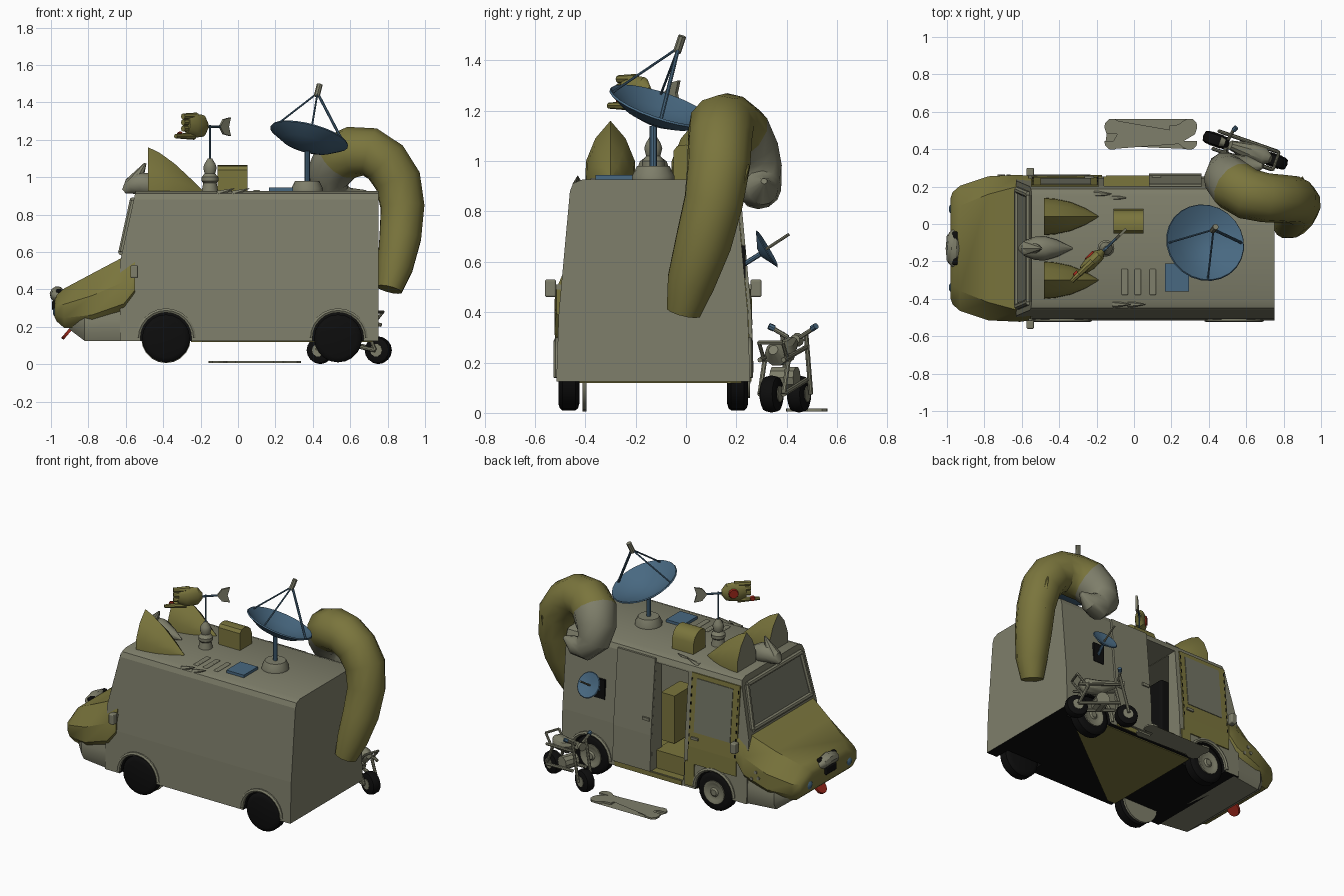
import bpy, bmesh, math
from mathutils import Vector, Matrix

cube = bpy.data.objects.get("Cube")
if cube:
    bpy.data.objects.remove(cube, do_unlink=True)


def material(name, *rgb):
    m = bpy.data.materials.new(name)
    m.use_nodes = True
    m.diffuse_color = (*rgb, 1)
    m.node_tree.nodes["Principled BSDF"].inputs["Base Color"].default_value = (*rgb, 1)
    return m


grey = material("warm grey", .21, .21, .145)
olive = material("olive fur", .195, .178, .046)
blue = material("blue", .065, .14, .22)
black = material("black", .004, .004, .004)
red = material("red", .32, .02, .01)
glass = material("window grey", .17, .175, .13)
MID = -.13  # centre line of the van


def make(name, verts, faces, mats, smooth=True):
    me = bpy.data.meshes.new(name)
    me.from_pydata([tuple(v) for v in verts], [], faces)
    bm = bmesh.new()
    bm.from_mesh(me)
    bmesh.ops.recalc_face_normals(bm, faces=bm.faces)
    bm.to_mesh(me)
    bm.free()
    ob = bpy.data.objects.new(name, me)
    bpy.context.collection.objects.link(ob)
    for m in mats if isinstance(mats, list) else [mats]:
        me.materials.append(m)
    if smooth:
        bpy.ops.object.select_all(action='DESELECT')
        bpy.context.view_layer.objects.active = ob
        ob.select_set(True)
        bpy.ops.object.shade_smooth_by_angle(angle=math.radians(35))
    return ob


def loft(name, rings, mats, smooth=True):
    n, k = len(rings[0]), len(rings)
    faces = [(i * n + j, i * n + (j + 1) % n, (i + 1) * n + (j + 1) % n, (i + 1) * n + j)
             for i in range(k - 1) for j in range(n)]
    faces += [tuple(range(n)), tuple(range((k - 1) * n, k * n))]
    return make(name, [v for r in rings for v in r], faces, mats, smooth)


def tube(name, pts, mats, n=8, axis=None, flat=1):
    """Round section swept along (x, y, z, radius) points."""
    ps = [Vector(p[:3]) for p in pts]
    rings, last, q = [], None, None
    for i, p in enumerate(ps):
        t = Vector(axis) if axis else ps[min(i + 1, len(ps) - 1)] - ps[max(i - 1, 0)]
        t.normalize()
        q = t.to_track_quat('Z', 'Y') if last is None else last.rotation_difference(t) @ q
        last = t
        rings.append([p + q @ Vector((math.cos(a) * pts[i][3] * flat, math.sin(a) * pts[i][3], 0))
                      for a in [2 * math.pi * j / n for j in range(n)]])
    return loft(name, rings, mats)


def rod(name, a, b, r, mat, r2=None, n=8):
    return tube(name, [(*a, r), (*b, r if r2 is None else r2)], mat, n)


def turned(name, base, axis, profile, mats, n=16):
    ax = Vector(axis).normalized()
    return tube(name, [(*(Vector(base) + ax * h), r) for h, r in profile], mats, n, tuple(ax))


def box(name, centre, size, mat, bevel=0):
    c = Vector(centre)
    x, y, z = [s / 2 for s in size]
    ob = loft(name, [[c + Vector(v) for v in ((-x, -y, h), (x, -y, h), (x, y, h), (-x, y, h))] for h in (-z, z)], mat, False)
    if bevel:
        b = ob.modifiers.new("round", 'BEVEL')
        b.width, b.segments = bevel, 3
    return ob


def plate(name, pts, offset, mat):
    o = Vector(offset)
    return loft(name, [[Vector(p) - o for p in pts], [Vector(p) + o for p in pts]], mat, False)


def half(z):
    return .385 - .01 * (z - .125) / .275 if z < .4 else .375 - .045 * (z - .4) / .49


def front(z):
    return -.63 + max(0, z - .55) * .22


# Van body with roof curve, open doorway and wheel arches
side = [(half(z), z) for z in (.125, .4, .55, .88)] + [(.318, .912), (.28, .927)]
section = side + [(-y, z) for y, z in reversed(side)]
body = loft("van_body", [[(front(z) if k else .75, MID + y, z) for y, z in section] for k in (0, 1)], [grey, black, olive])
cutters = [box("doorway_cutter", (-.04, .08, .515), (.24, .5, .71), [grey, black, olive]),
           box("cabin_cutter", (.1, -.13, .515), (1.2, .54, .705), [grey, black, olive])]
for x in (-.385, .535):
    for s in (-1, 1):
        c = turned("arch_cutter", (x, MID + s * .28, .14), (0, s, 0), [(0, .138), (.2, .138)], [grey, black], 24)
        for f in c.data.polygons:
            f.material_index = 1
        cutters.append(c)
for c in cutters:
    b = body.modifiers.new("cut", 'BOOLEAN')
    b.operation, b.object, b.solver = 'DIFFERENCE', c, 'EXACT'
    bpy.context.view_layer.objects.active = body
    bpy.ops.object.modifier_apply(modifier=b.name)
    bpy.data.objects.remove(c, do_unlink=True)
for f in body.data.polygons:
    if f.center.z < .8:
        f.use_smooth = False
    if f.center.z < .3 and abs(f.normal.z) > .9:
        f.material_index = 2 if f.normal.z > 0 else 1

# Cabin contents and floor
box("cabinet", (.08, -.02, .45), (.1, .2, .32), olive)
box("cabin_step", (-.04, .03, .22), (.26, .34, .12), olive)
box("front_seat", (-.16, .02, .44), (.1, .22, .5), black, .02)
box("door_sill", (.1, .235, .14), (.5, .05, .03), olive)
plate("underside_panel", [(.72, .22, .122), (-.19, -.48, .122), (-.25, -.48, .122), (-.25, .23, .122)], (0, 0, .003), olive)
turned("inner_wheel_well", (-.385, -.41, .138), (0, 1, 0), [(0, .132), (.015, .132)], grey, 20)

# Wheels, arches and hubs
for x, place in ((-.385, "front"), (.535, "rear")):
    for s, hand in ((-1, "near"), (1, "far")):
        y = MID + s * .335
        turned(f"{place}_{hand}_tyre", (x, y, .138), (0, 1, 0),
               [(-.042, .1), (-.036, .12), (-.026, .128), (.026, .128), (.036, .12), (.042, .1)], black, 20)
        tube(f"{place}_{hand}_arch", [(x + .148 * math.cos(a), MID + s * half(.2), .14 + .148 * math.sin(a), .013)
                                      for a in [math.pi * i / 12 for i in range(13)]], grey, 6)
        if s > 0:
            turned(f"{place}_hub", (x, y, .138), (0, 1, 0), [(.03, .078), (.05, .078), (.05, .066), (.043, .055), (.043, .03), (.052, .02)], grey)


# Faceted snout shaped bonnet and chin
def facet(x, w, z0, z1, top=.72, low=.85):
    d = z1 - z0
    pts = [(w * low, z0), (w, z0 + d * .25), (w, z0 + d * .6), (w * top, z1)]
    return [(x, MID + y, z) for y, z in pts + [(-y, z) for y, z in reversed(pts)]]


loft("bonnet", [facet(-.55, .385, .33, .6, .88), facet(-.61, .393, .24, .575, .85), facet(-.78, .385, .19, .485, .75),
                facet(-.93, .335, .195, .405, .68), facet(-.97, .3, .23, .37, .65), facet(-.98, .27, .25, .345, .65)], olive)
loft("chin", [facet(-.6, .38, .125, .32, .95, .98), facet(-.82, .365, .125, .3, .95, .93), facet(-.9, .29, .185, .28, .95, .9)], grey)
tube("nose", [(-.955, MID - .1, .355, .015), (-.965, MID - .065, .365, .036), (-.965, MID, .375, .042),
              (-.965, MID + .065, .365, .036), (-.955, MID + .1, .355, .015)], grey, 10)
box("nostrils", (-.957, MID, .385), (.03, .18, .035), black, .01)
box("nose_shadow", (-.985, MID, .315), (.02, .11, .05), black, .008)
turned("tongue", (-.91, MID, .17), (-.7, 0, .6), [(-.008, .045), (.008, .045)], red)
for s in (-1, 1):
    turned("snout_lamp", (-.955, MID + s * .21, .28), (-1, 0, 0), [(0, .028), (.025, .026), (.034, .012)], blue, 12)
    box("mirror_arm", (-.555, MID + s * .375, .5), (.02, .08, .02), grey)
    box("wing_mirror", (-.555, MID + s * .408, .495), (.04, .045, .07), grey, .008)
for x, z in ((-.7, .36), (-.72, .325), (-.67, .31)):
    turned("whisker_dot", (x, MID + .383, z), (0, 1, 0), [(0, .011), (.011, .011)], grey, 8)

# Windscreen and its frame
corners = [(front(z) - .004, MID + s * (half(z) - .045), z) for s, z in ((-1, .6), (1, .6), (1, .875), (-1, .875))]
plate("windscreen", corners, (.003, 0, 0), glass)
for a, b in zip(corners, corners[1:] + corners[:1]):
    rod("windscreen_frame", a, b, .018, grey)


# Doors on the open side
def panel(name, x0, x1, z0, z1, out, mat, thick=.004):
    loop = [(x0, z0), (x0, z1), (x1, z1), (x1, z0)]
    plate(name, [(x, MID + half(z) + out, z) for x, z in loop], (0, thick, 0), mat)


panel("front_door_lower", -.55, -.19, .29, .4, .003, olive)
panel("front_door_upper", -.55, -.19, .4, .88, .003, olive)
panel("front_door_sill", -.24, -.17, .14, .3, .003, olive)
panel("front_door_window", -.5, -.23, .5, .85, .007, glass)
panel("sliding_door_lower", .08, .36, .16, .4, .008, grey, .007)
panel("sliding_door_upper", .08, .36, .4, .9, .008, grey, .007)
box("sliding_handle", (.12, .25, .5), (.05, .02, .02), grey)
box("front_handle", (-.24, .247, .46), (.05, .02, .016), grey)
for i in range(9):
    z = .42 + i * .052
    for x in (-.195, -.54):
        box("stitch", (x, MID + half(z) + .008, z), (.007, .004, .02), black)

# Ears and forelock
arch = [(-.1, 0), (-.097, .08), (-.06, .17), (0, .24), (.06, .17), (.097, .08), (.1, 0)]
for s in (-1, 1):
    y0 = MID + s * .17
    ear = loft("ear", [[(x, y0 + y * w, .92 + z * h) for y, z in arch]
                       for x, w, h in ((-.48, 1, 1), (-.42, .95, .88), (-.34, .78, .64), (-.26, .45, .33), (-.19, .03, .05))], [olive, grey])
    for f in ear.data.polygons:
        f.material_index = int(f.normal.x < -.9)
tube("forelock", [(-.61, MID, .925, .015), (-.58, MID, .95, .045), (-.53, MID, .965, .062), (-.48, MID, .96, .066),
                  (-.41, MID, .945, .045), (-.33, MID, .93, .005)], grey, 10)
rod("forelock_tip", (-.56, MID, .96), (-.495, MID, 1.075), .05, grey, .006)
for x, y in ((-.16, .16), (-.08, .14), (-.06, -.43), (.02, -.43)):
    rod("roof_fur", (x - .05, y, .91), (x + .04, y, .94), .02, grey, .002, 6)

# Roof box, vents and solar panel
hump = [(-.05, .92), (-.05, 1.04), (-.035, 1.06), (0, 1.065), (.035, 1.055), (.06, 1.035), (.075, 1), (.08, .92)]
loft("roof_box", [[(x, y, z) for y, z in hump] for x in (-.11, .05)], olive)
for x in (-.05, .02, .1):
    box("roof_vent", (x, -.31, .925), (.035, .14, .016), grey, .006)
box("solar_panel", (.23, -.285, .935), (.13, .15, .02), blue)

# Large roof dish
ax = Vector((.26, .33, 1)).normalized()
rim = Vector((.38, -.1, 1.215))
turned("dish_base", (.37, -.13, .92), (0, 0, 1), [(0, .085), (.02, .085), (.06, .065)], grey)
rod("dish_pole", (.37, -.13, .96), (.37, -.13, 1.14), .014, blue)
bowl = [(-.075, .015), (-.07, .06), (-.045, .14), (0, .215)]
turned("dish_bowl", rim, ax, bowl + [(h + .008, r * .98) for h, r in reversed(bowl)], blue, 24)
feed = Vector((.425, -.03, 1.45))
u = ax.cross(Vector((0, 1, 0))).normalized()
for deg, r in ((0, .005), (90, .005), (180, .008)):
    rod("dish_strut", rim + Matrix.Rotation(math.radians(deg), 3, ax) @ u * .2, feed, r, blue)
rod("dish_feed", feed - ax * .02, feed + ax * .05, .016, grey)

# Weather vane with pointing paw
turned("vane_stand", (-.15, -.13, .92), (0, 0, 1),
       [(0, .045), (.05, .036), (.06, .045), (.08, .045), (.1, .028), (.13, .036), (.15, .03), (.18, .012)], grey, 12)
rod("vane_pole", (-.15, -.13, 1.08), (-.15, -.13, 1.28), .005, blue)


def vane(s, z, out=0):
    return Vector((-.15 - .72 * s - .69 * out, -.13 - .69 * s + .72 * out, z))


rod("vane_arm", vane(-.1, 1.27), vane(.08, 1.27), .007, blue)
plate("vane_fin", [vane(s, z) for s, z in ((-.07, 1.27), (-.1, 1.31), (-.15, 1.32), (-.135, 1.27), (-.15, 1.22), (-.1, 1.23))],
      (-.005, .005, 0), grey)
tube("paw_palm", [(*vane(.02, 1.275), .02), (*vane(.05, 1.275), .058), (*vane(.12, 1.275), .065), (*vane(.17, 1.28), .045)],
     olive, 12, None, .55)
rod("pointing_finger", vane(.12, 1.22), vane(.255, 1.22), .02, olive, .012)
for z in (1.26, 1.293, 1.325):
    rod("folded_finger", vane(.1, z), vane(.2, z), .021, olive, .016)
turned("paw_pad", vane(.09, 1.275, .025), (-.69, .72, 0), [(0, .036), (.015, .028)], red, 10)
turned("finger_pad", vane(.21, 1.228, .01), (-.69, .72, 0), [(0, .018), (.014, .014)], red, 10)

# Curled tail with pale tip
tail = tube("tail", [(.81, -.01, .4, .07), (.84, .02, .52, .098), (.868, .07, .68, .115), (.88, .11, .84, .12), (.855, .13, .98, .127),
                     (.79, .135, 1.08, .129), (.705, .14, 1.135, .132), (.61, .16, 1.135, .137), (.535, .205, 1.1, .138),
                     (.495, .25, 1.02, .126), (.495, .28, .945, .108), (.545, .295, .885, .085), (.615, .305, .885, .06),
                     (.69, .31, .92, .012)], [olive, grey], 12)
for f in tail.data.polygons:
    f.material_index = int(8 * 12 <= f.index < 13 * 12 or f.index == 13 * 12 + 1)
rod("tail_tuft", (.885, .165, .8), (.9, .25, .985), .055, olive, .004)

# Small dish on the side
small = Vector((.08, .85, .5)).normalized()
box("dish_mount", (.48, .228, .6), (.08, .018, .13), black)
rod("side_dish_arm", (.48, .23, .59), (.5, .31, .64), .01, blue)
turned("side_dish", (.5, .31, .645), small, [(-.02, .02), (0, .06), (.012, .085), (.016, .08), (0, .02)], blue, 16)
rod("side_dish_feed", (.5, .31, .645), (.5, .41, .71), .006, grey)

# Motorbike parked beside the van
along, across = Vector((-.94, .33, 0)), Vector((.33, .94, 0))


def bike(s, v, z):
    return Vector((.75, .34, z)) + along * s + across * v


for s in (0, .33):
    turned("bike_tyre", bike(s, 0, .075), across, [(-.034, .05), (-.026, .068), (0, .074), (.026, .068), (.034, .05)], black)
    turned("bike_hub", bike(s, 0, .075), across, [(-.037, .034), (.037, .034)], grey, 10)
for v in (-.05, .05):
    rod("bike_fork", bike(.33, v, .075), bike(.27, v, .32), .01, grey)
    rod("bike_frame", bike(0, v, .075), bike(.27, v, .13), .011, grey)
    rod("bike_rail", bike(0, v, .21), bike(.27, v, .26), .01, grey)
    rod("bike_shock", bike(0, v, .075), bike(.06, v, .21), .01, grey)
    rod("bike_rest", bike(.06, v, .2), bike(-.01, v, .28), .008, grey)
    rod("handlebar", bike(.27, v * .5, .3), bike(.26, v * 1.7, .335), .009, grey)
    rod("bike_grip", bike(.26, v * 1.6, .335), bike(.25, v * 2, .345), .013, blue)
rod("bike_rest_top", bike(-.01, -.05, .28), bike(-.01, .05, .28), .008, grey)
tube("bike_seat", [(*bike(.02, 0, .25), .02), (*bike(.06, 0, .235), .05), (*bike(.15, 0, .24), .048), (*bike(.25, 0, .28), .025)], grey, 10)
turned("bike_engine", bike(.16, 0, .14), across, [(-.05, .045), (.05, .045)], grey, 10)
turned("bike_lamp", bike(.28, 0, .29), along, [(0, .02), (.03, .028)], grey, 10)

# Bone on the ground
quarter = [(.1, .046), (.15, .052), (.17, .07), (.195, .082), (.225, .08), (.245, .06), (.248, .035), (.236, 0)]
upper = quarter + [(-x, y) for x, y in reversed(quarter)]
outline = upper + [(x, -y) for x, y in reversed(upper) if y > 0]
plate("bone", [(.09 + x, .48 + y, .012) for x, y in outline], (0, 0, .006), grey)
